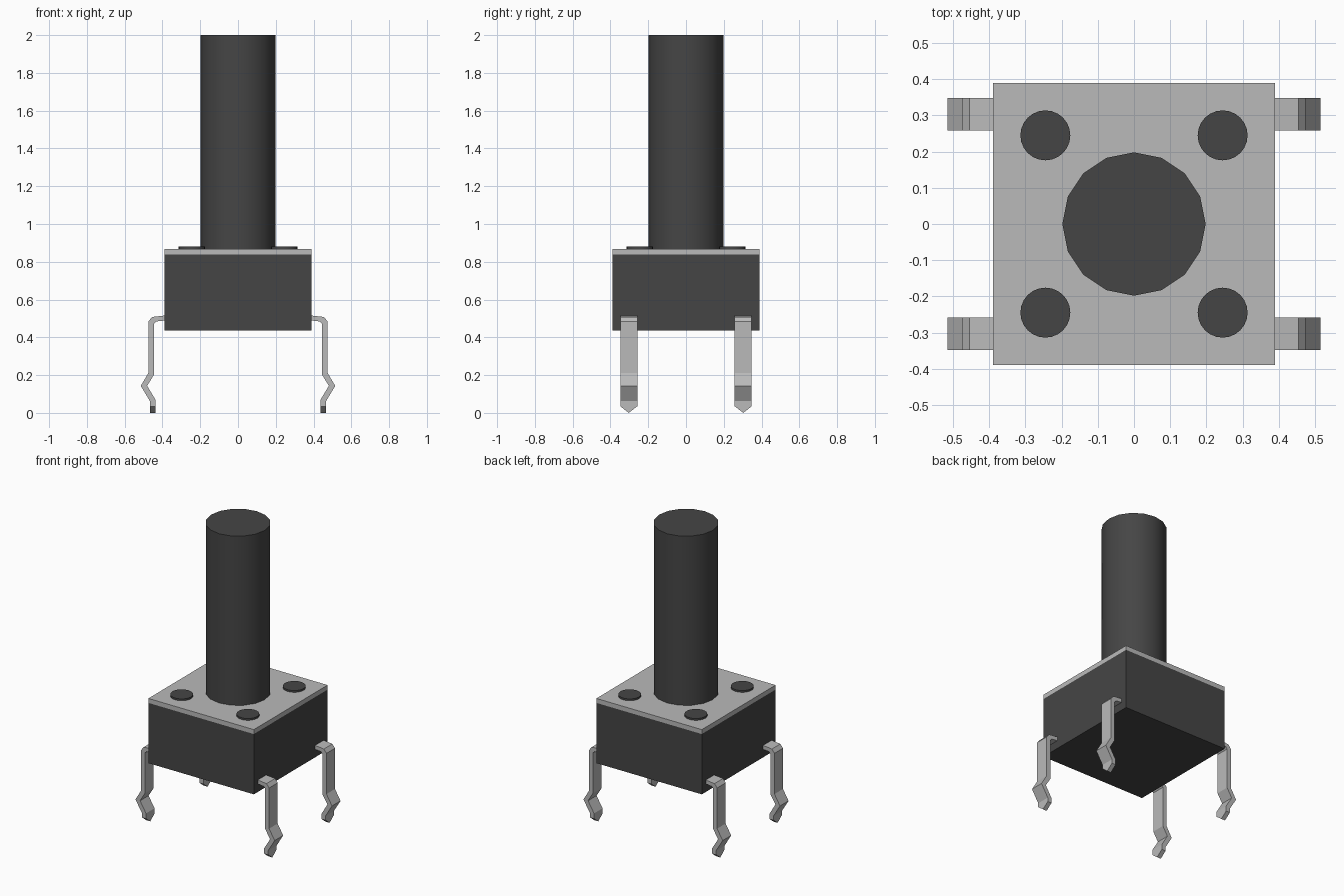
import bpy, bmesh, math

cube = bpy.data.objects.get("Cube")
if cube:
    bpy.data.objects.remove(cube, do_unlink=True)


def material(name, value):
    m = bpy.data.materials.new(name)
    m.use_nodes = True
    col = (value, value, value, 1)
    m.diffuse_color = col
    m.node_tree.nodes["Principled BSDF"].inputs["Base Color"].default_value = col
    return m


dark = material("dark plastic", 0.06)
metal = material("light metal", 0.49)


def finish(name, bm, mat):
    bmesh.ops.recalc_face_normals(bm, faces=bm.faces)
    me = bpy.data.meshes.new(name)
    bm.to_mesh(me)
    bm.free()
    me.materials.append(mat)
    ob = bpy.data.objects.new(name, me)
    bpy.context.collection.objects.link(ob)
    return ob


def box(name, half, z0, z1, mat):
    bm = bmesh.new()
    bmesh.ops.create_cube(bm, size=1)
    for v in bm.verts:
        v.co = (v.co.x * 2 * half, v.co.y * 2 * half, z0 if v.co.z < 0 else z1)
    return finish(name, bm, mat)


def cylinder(name, x, y, r, z0, z1, sides, mat):
    bm = bmesh.new()
    bmesh.ops.create_cone(bm, cap_ends=True, segments=sides,
                          radius1=r, radius2=r, depth=z1 - z0)
    bmesh.ops.translate(bm, verts=bm.verts, vec=(x, y, (z0 + z1) / 2))
    ob = finish(name, bm, mat)
    bpy.ops.object.select_all(action='DESELECT')
    ob.select_set(True)
    bpy.context.view_layer.objects.active = ob
    bpy.ops.object.shade_smooth_by_angle(angle=math.radians(35))
    return ob


# Housing, cover plate and plunger
box("housing", 0.39, 0.435, 0.838, dark)
box("cover_plate", 0.39, 0.838, 0.868, metal)
cylinder("plunger", 0, 0, 0.198, 0.86, 2.0, 16, dark)

# Bent strip path: (outer x, outer z, inner x, inner z), from housing to tip
PATH = [
    (0.380, 0.516, 0.380, 0.490),
    (0.455, 0.508, 0.434, 0.484),
    (0.474, 0.484, 0.445, 0.472),
    (0.474, 0.212, 0.445, 0.202),
    (0.515, 0.143, 0.481, 0.143),
    (0.466, 0.062, 0.437, 0.070),
    (0.466, 0.035, 0.437, 0.035),
]


def pin(name, sx, sy):
    bm = bmesh.new()
    rings = []
    for i, (ox, oz, ix, iz) in enumerate(PATH):
        # The centre line of the last section drops to form the pointed tip
        drop = 0.035 if i == len(PATH) - 1 else 0
        pts = [(ox, 0.258, oz), (ox, 0.303, oz - drop), (ox, 0.348, oz),
               (ix, 0.348, iz), (ix, 0.303, iz - drop), (ix, 0.258, iz)]
        rings.append([bm.verts.new((sx * x, sy * y, z)) for x, y, z in pts])
    for a, b in zip(rings, rings[1:]):
        for k in range(6):
            n = (k + 1) % 6
            bm.faces.new((a[k], a[n], b[n], b[k]))
    for r in (rings[0], rings[-1]):
        bm.faces.new((r[0], r[1], r[4], r[5]))
        bm.faces.new((r[1], r[2], r[3], r[4]))
    finish(name, bm, metal)


# Four corner rivets and four pins
for sx, side in ((1, "left"), (-1, "right")):
    for sy, end in ((-1, "front"), (1, "back")):
        cylinder(f"rivet_{end}_{side}", sx * 0.245, sy * 0.245, 0.069,
                 0.86, 0.88, 24, dark)
        pin(f"pin_{end}_{side}", sx, sy)
